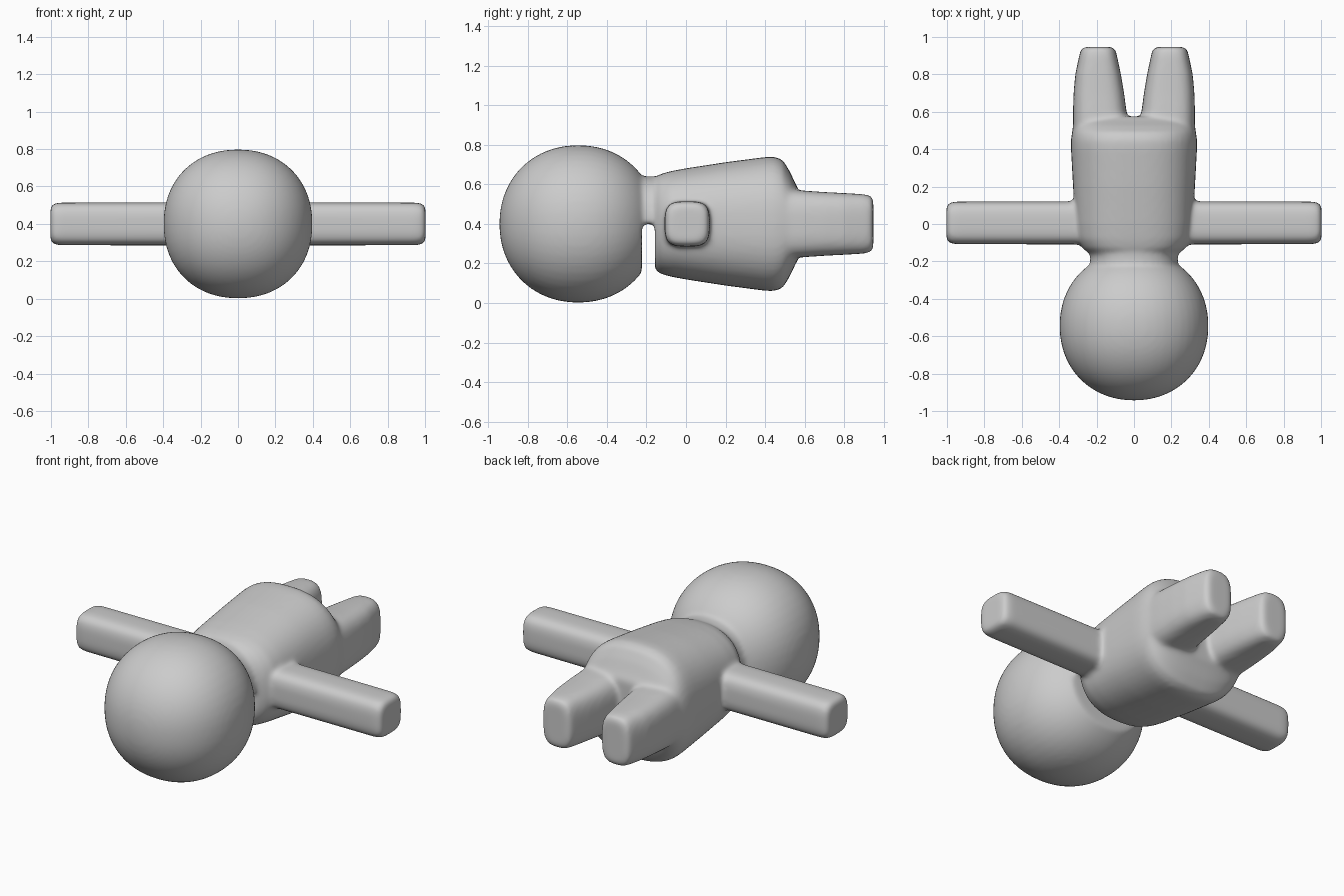
import bpy, bmesh, math
from mathutils import Vector

if "Cube" in bpy.data.objects:
    bpy.data.objects.remove(bpy.data.objects["Cube"], do_unlink=True)

SIDES = 48
MID = 0.4  # height of the figure's centre line
bm = bmesh.new()


def spow(v, e):
    return math.copysign(abs(v) ** e, v)


def loft(axis, rings, power, floor=-1.0):
    """Closed skin through rounded sections: (position, centre, half width, half height)."""
    loops = []
    for pos, centre, w, h in rings:
        loop = []
        for i in range(SIDES):
            a = math.tau * i / SIDES
            u = centre + w * spow(math.cos(a), 2 / power)
            z = max(MID + h * spow(math.sin(a), 2 / power), floor)
            loop.append(bm.verts.new((u, pos, z) if axis == "y" else (pos, u, z)))
        loops.append(loop)
    faces = [bm.faces.new(loops[0]), bm.faces.new(loops[-1])]
    for a, b in zip(loops, loops[1:]):
        for i in range(SIDES):
            j = (i + 1) % SIDES
            faces.append(bm.faces.new((a[i], a[j], b[j], b[i])))
    bmesh.ops.recalc_face_normals(bm, faces=faces)


# Head: slightly boxy ball, cut flat towards the body
head = []
for k in range(33):
    t = -math.cos(math.pi * k / 32 * 0.80)
    r = 0.398 * max(1 - abs(t) ** 2.1, 0.0005) ** (1 / 2.1)
    head.append((-0.545 + 0.398 * t, 0, r, r))
loft("y", head, 2.15)

# Neck: only the upper half joins head and body
loft("y", [(-0.32, 0, 0.235, 0.24), (-0.08, 0, 0.235, 0.24)], 2.3, floor=MID)

# Torso, widening towards the hips
loft("y", [(-0.157, 0, 0.24, 0.23), (-0.13, 0, 0.275, 0.252), (-0.08, 0, 0.305, 0.266),
           (0, 0, 0.315, 0.281), (0.2, 0, 0.326, 0.312), (0.4, 0, 0.337, 0.338),
           (0.45, 0, 0.337, 0.34), (0.49, 0, 0.332, 0.322), (0.525, 0, 0.325, 0.265),
           (0.555, 0, 0.318, 0.2), (0.575, 0, 0.3, 0.165)], 2.5)

for side in (-1, 1):
    # Tapered legs
    loft("y", [(0.4, side * 0.175, 0.15, 0.18), (0.6, side * 0.183, 0.143, 0.168),
               (0.7, side * 0.188, 0.135, 0.161), (0.8, side * 0.192, 0.122, 0.156),
               (0.9, side * 0.192, 0.101, 0.15), (0.935, side * 0.192, 0.092, 0.142),
               (0.947, side * 0.192, 0.075, 0.125)], 3.2)
    # Straight arms with softened ends
    loft("x", [(side * 0.15, 0.006, 0.115, 0.115), (side * 0.95, 0.006, 0.114, 0.114),
               (side * 0.985, 0.006, 0.109, 0.109), (side * 1.003, 0.006, 0.09, 0.09)], 3.6)

mesh = bpy.data.meshes.new("figure")
bm.to_mesh(mesh)
bm.free()
figure = bpy.data.objects.new("figure_with_head_and_limbs", mesh)
bpy.context.collection.objects.link(figure)

# Fuse the parts into one skin with soft joints
fuse = figure.modifiers.new("fuse", "REMESH")
fuse.mode = "VOXEL"
fuse.voxel_size = 0.012
fuse.use_smooth_shade = True
soften = figure.modifiers.new("soften", "SMOOTH")
soften.factor = 0.5
soften.iterations = 14

# Plain grey
grey = bpy.data.materials.new("plain_grey")
grey.use_nodes = True
colour = (0.6, 0.6, 0.6, 1)
grey.diffuse_color = colour
grey.node_tree.nodes["Principled BSDF"].inputs["Base Color"].default_value = colour
mesh.materials.append(grey)
